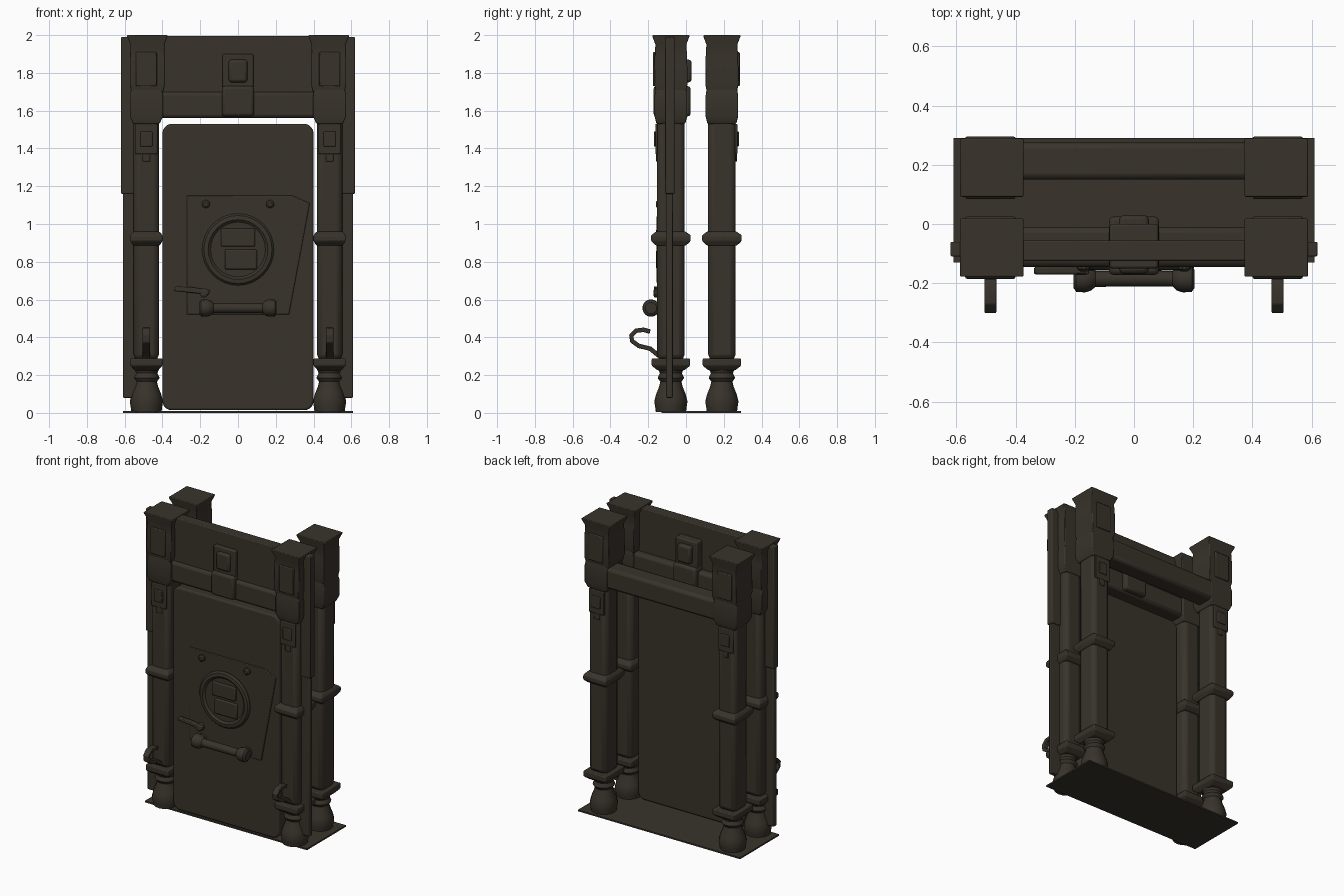
import bpy, bmesh, math
from mathutils import Vector

if "Cube" in bpy.data.objects:
    bpy.data.objects.remove(bpy.data.objects["Cube"], do_unlink=True)

IRON = (0.040, 0.033, 0.024, 1)
mat = bpy.data.materials.new("dark weathered iron")
mat.use_nodes = True
mat.diffuse_color = IRON
bsdf = next(n for n in mat.node_tree.nodes if n.type == 'BSDF_PRINCIPLED')
bsdf.inputs["Base Color"].default_value = IRON
bsdf.inputs["Roughness"].default_value = 0.8


def finish(name, bm, bevel=0.0, segments=2):
    bmesh.ops.recalc_face_normals(bm, faces=bm.faces)
    mesh = bpy.data.meshes.new(name)
    bm.to_mesh(mesh)
    bm.free()
    mesh.materials.append(mat)
    ob = bpy.data.objects.new(name, mesh)
    bpy.context.collection.objects.link(ob)
    if bevel:
        mod = ob.modifiers.new("soft edges", 'BEVEL')
        mod.width, mod.segments = bevel, segments
    bpy.ops.object.select_all(action='DESELECT')
    ob.select_set(True)
    bpy.context.view_layer.objects.active = ob
    bpy.ops.object.shade_smooth_by_angle(angle=math.radians(35))
    return ob


def box(name, x, y, z, bevel=0.008):
    """Box from (min, max) pairs."""
    bm = bmesh.new()
    bmesh.ops.create_cube(bm, size=1)
    for v in bm.verts:
        v.co = [(r[0] + r[1]) / 2 + c * (r[1] - r[0]) for r, c in zip((x, y, z), v.co)]
    return finish(name, bm, bevel)


def skin(bm, rings):
    """Join rings of points into a closed tube."""
    loops = [[bm.verts.new(p) for p in ring] for ring in rings]
    n = len(loops[0])
    for a, b in zip(loops, loops[1:]):
        for i in range(n):
            bm.faces.new((a[i], a[(i + 1) % n], b[(i + 1) % n], b[i]))
    bm.faces.new(loops[0][::-1])
    bm.faces.new(loops[-1])


def turned(name, centre, profile, axis='z', sides=16):
    """Round part from (radius, position along axis) pairs."""
    bm = bmesh.new()
    rings = []
    for r, h in profile:
        ring = []
        for i in range(sides):
            a = 2 * math.pi * i / sides
            u, w = r * math.cos(a), r * math.sin(a)
            p = {'x': (h, u, w), 'y': (u, h, w), 'z': (u, w, h)}[axis]
            ring.append(Vector(centre) + Vector(p))
        rings.append(ring)
    skin(bm, rings)
    return finish(name, bm)


def block(name, cx, cy, profile, bevel=0.006):
    """Square part from (half width, half depth, height) sections."""
    bm = bmesh.new()
    corners = ((-1, -1), (1, -1), (1, 1), (-1, 1))
    skin(bm, [[(cx + hx * i, cy + hy * j, z) for i, j in corners] for hx, hy, z in profile])
    return finish(name, bm, bevel)


def plate(name, outline, y0, y1, bevel=0.004, segments=2):
    """Flat part: outline in x, z, between two depths."""
    bm = bmesh.new()
    skin(bm, [[(x, y, z) for x, z in outline] for y in (y0, y1)])
    return finish(name, bm, bevel, segments)


# Floor sheet
box("floor", (-0.61, 0.61), (-0.13, 0.29), (0, 0.01), 0)

# Four posts: turned foot, shaft, collar, capital and badges
for row, cy, out in (("front", -0.08, -1), ("rear", 0.19, 1)):
    for side, sx in (("left", 1), ("right", -1)):
        tag = f"{row}_{side}_"
        cx = 0.485 * sx
        turned(tag + "foot", (cx, cy, 0),
               [(0.08, 0.005), (0.083, 0.03), (0.088, 0.06), (0.078, 0.10), (0.062, 0.14),
                (0.056, 0.165), (0.07, 0.185), (0.058, 0.21), (0.075, 0.25)])
        block(tag + "foot_cap", cx, cy,
              [(0.062, 0.07, 0.225), (0.085, 0.102, 0.25), (0.085, 0.102, 0.288)])
        block(tag + "shaft", cx, cy, [(0.067, 0.073, 0.28), (0.067, 0.073, 1.57)], 0.03)
        block(tag + "collar", cx, cy,
              [(0.07, 0.078, 0.885), (0.085, 0.105, 0.91), (0.085, 0.105, 0.94),
               (0.07, 0.078, 0.96)])
        block(tag + "neck", cx, cy,
              [(0.07, 0.076, 1.53), (0.088, 0.086, 1.57), (0.088, 0.086, 1.68),
               (0.08, 0.08, 1.72)])
        block(tag + "capital", 0.48 * sx, cy,
              [(0.085, 0.08, 1.70), (0.093, 0.088, 1.74), (0.093, 0.086, 1.88),
               (0.09, 0.082, 1.95), (0.107, 0.098, 1.993), (0.107, 0.098, 2.0)], 0.004)

        # Raised badges on the outward face
        face = cy + out * 0.07
        for part, w, z0, z1, d in (("capital_badge", 0.055, 1.73, 1.91, 0.025),
                                   ("shaft_badge", 0.058, 1.37, 1.53, 0.012),
                                   ("shaft_badge_boss", 0.032, 1.41, 1.49, 0.02),
                                   ("shaft_badge_tab", 0.02, 1.33, 1.38, 0.01)):
            ys = sorted((face, face + out * d))
            box(tag + part, (cx - w, cx + w), ys, (z0, z1), 0.005)

# Side fins and front hooks
hook = [(-0.14, 0.30), (-0.19, 0.34), (-0.25, 0.355), (-0.285, 0.38), (-0.29, 0.41),
        (-0.265, 0.435), (-0.225, 0.44), (-0.19, 0.43)]
for side, sx in (("left", 1), ("right", -1)):
    box(f"{side}_fin_lower", sorted((0.53 * sx, 0.61 * sx)), (-0.105, -0.07), (0.08, 1.17), 0.006)
    box(f"{side}_fin_upper", sorted((0.53 * sx, 0.62 * sx)), (-0.11, -0.06), (1.16, 1.99), 0.006)
    bm = bmesh.new()
    pts = [Vector((0, y, z)) for y, z in hook]
    rings = []
    for i, p in enumerate(pts):
        t = (pts[min(i + 1, len(pts) - 1)] - pts[max(i - 1, 0)]).normalized()
        n = Vector((0, -t.z, t.y)) * 0.012
        rings.append([p + s * n + Vector((0.485 * sx + s * w * 0.02, 0, 0))
                      for s, w in ((1, 1), (1, -1), (-1, 1), (-1, -1))])
    skin(bm, rings)
    finish(f"{side}_hook", bm, 0.004)

# Lintels, header panel and keystone
box("front_lintel", (-0.42, 0.42), (-0.145, -0.01), (1.56, 1.70), 0.02)
box("header_panel", (-0.42, 0.42), (-0.125, -0.055), (1.68, 1.995), 0.006)
box("rear_lintel", (-0.42, 0.42), (0.15, 0.275), (1.56, 1.70), 0.02)
box("keystone_base", (-0.085, 0.085), (-0.172, 0.025), (1.57, 1.73), 0.015)
box("keystone", (-0.082, 0.082), (-0.15, 0.0), (1.68, 1.90), 0.008)
box("keystone_boss", (-0.05, 0.05), (-0.168, 0.03), (1.75, 1.87), 0.015)

# Door with rounded corners
R = 0.05
outline = []
for k, (sx, sz) in enumerate(((1, 1), (-1, 1), (-1, -1), (1, -1))):
    for j in range(6):
        a = math.pi / 2 * (k + j / 5)
        outline.append((sx * (0.40 - R) + R * math.cos(a),
                        0.772 + sz * (0.758 - R) + R * math.sin(a)))
plate("door", outline, -0.13, -0.05, 0.012, 3)

# Door plate, bolts and round medallion
plate("door_plate", [(-0.27, 0.52), (0.27, 0.52), (0.38, 1.11), (0.29, 1.15), (-0.27, 1.15)],
      -0.138, -0.12)
for side, x in (("left", 0.17), ("right", -0.17)):
    turned(f"{side}_bolt", (x, 0, 1.105), [(0.022, -0.13), (0.022, -0.152), (0.012, -0.16)], 'y', 10)
turned("medallion", (0, 0, 0.865),
       [(0.19, -0.13), (0.19, -0.143), (0.18, -0.154), (0.158, -0.157), (0.145, -0.145),
        (0.05, -0.145)], 'y', 32)
for name, x, z in (("upper_relief", (-0.09, 0.09), (0.88, 0.975)),
                   ("lower_relief", (-0.07, 0.10), (0.76, 0.865))):
    box("medallion_" + name, x, (-0.158, -0.14), z, 0.008)

# Pull bar with end knobs and brackets
turned("pull_bar", (0, -0.185, 0.555),
       [(0.03, -0.205), (0.044, -0.195), (0.046, -0.165), (0.04, -0.145), (0.027, -0.13),
        (0.026, 0.13), (0.04, 0.145), (0.046, 0.165), (0.044, 0.195), (0.03, 0.205)], 'x')
for side, x in (("left", 0.17), ("right", -0.17)):
    turned(f"{side}_bar_bracket", (x, 0, 0.555), [(0.035, -0.12), (0.028, -0.18)], 'y', 12)

# Latch lever
turned("latch_pivot", (-0.18, 0, 0.635), [(0.025, -0.12), (0.025, -0.165), (0.015, -0.172)], 'y', 12)
plate("latch_lever", [(-0.34, 0.645), (-0.33, 0.67), (-0.24, 0.665), (-0.15, 0.65),
                      (-0.155, 0.625), (-0.24, 0.635)], -0.17, -0.145, 0.006)
